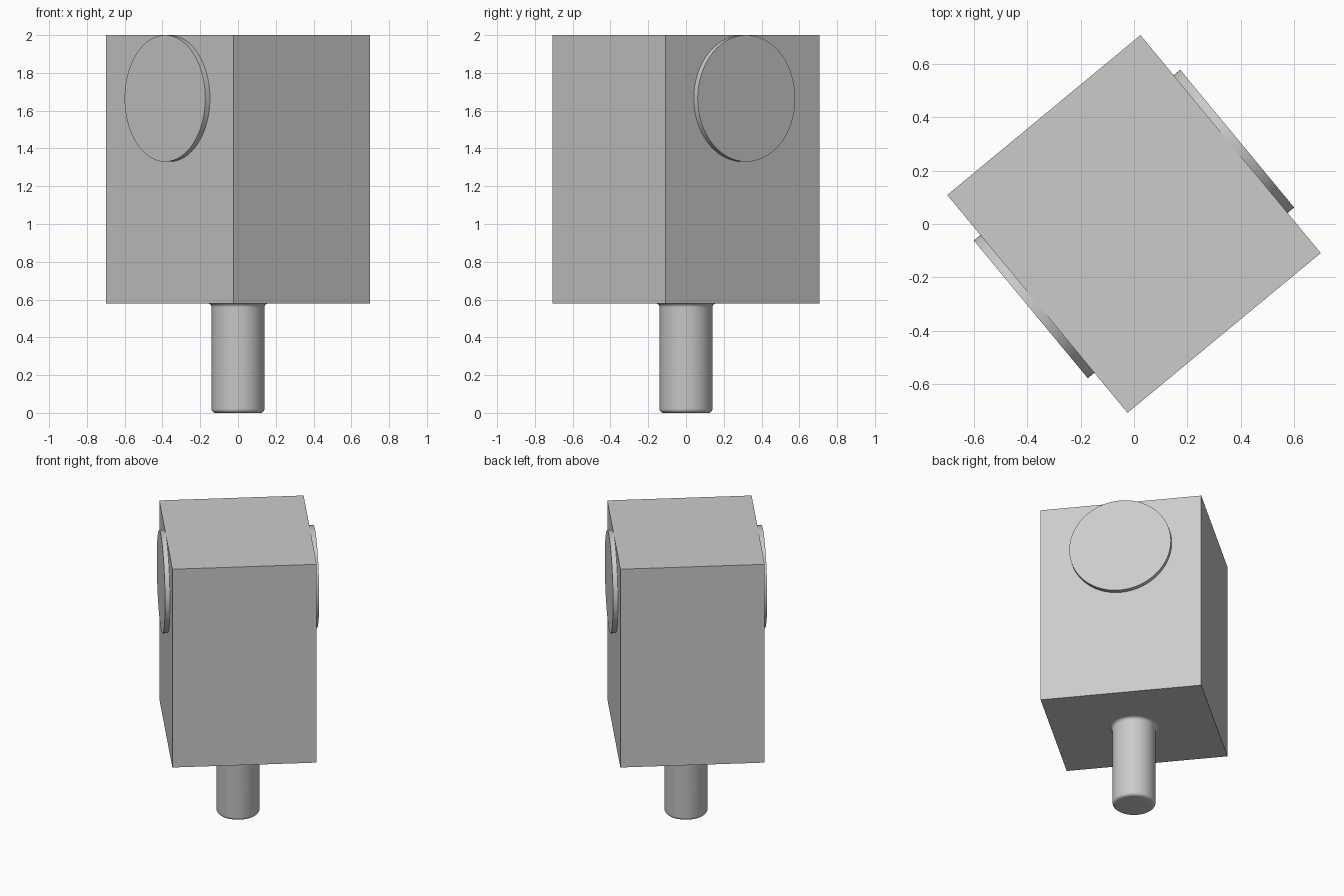
import bpy, bmesh, math
from mathutils import Matrix

if "Cube" in bpy.data.objects:
    bpy.data.objects.remove(bpy.data.objects["Cube"])

TURN = Matrix.Rotation(math.radians(39.6), 4, "Z")
WIDTH, DEPTH = 0.94, 1.06
BOTTOM, TOP = 0.58, 2.0

grey = bpy.data.materials.new("light_grey")
grey.use_nodes = True
colour = (0.6, 0.6, 0.6, 1)
grey.diffuse_color = colour
grey.node_tree.nodes["Principled BSDF"].inputs["Base Color"].default_value = colour


def add_part(name, bm, smooth=True):
    bmesh.ops.recalc_face_normals(bm, faces=bm.faces)
    mesh = bpy.data.meshes.new(name)
    bm.to_mesh(mesh)
    bm.free()
    mesh.materials.append(grey)
    obj = bpy.data.objects.new(name, mesh)
    bpy.context.collection.objects.link(obj)
    if smooth:
        bpy.ops.object.select_all(action="DESELECT")
        obj.select_set(True)
        bpy.context.view_layer.objects.active = obj
        bpy.ops.object.shade_smooth_by_angle(angle=math.radians(35))


# Box body, turned about the vertical
bm = bmesh.new()
place = TURN @ Matrix.Translation((0, 0, (BOTTOM + TOP) / 2))
bmesh.ops.create_cube(bm, size=1, matrix=place @ Matrix.Diagonal((WIDTH, DEPTH, TOP - BOTTOM, 1)))
add_part("body", bm, smooth=False)

# Round discs on two opposite sides
RADIUS, THICK = 0.335, 0.032
for side, name in ((1, "back_disc"), (-1, "front_disc")):
    bm = bmesh.new()
    place = TURN @ Matrix.Translation((side * (WIDTH + THICK) / 2, 0, TOP - RADIUS))
    bmesh.ops.create_cone(bm, cap_ends=True, segments=96, radius1=RADIUS, radius2=RADIUS,
                          depth=THICK, matrix=place @ Matrix.Rotation(math.pi / 2, 4, "Y"))
    add_part(name, bm)

# Peg with a rounded foot and a fillet where it meets the body
R, ROUND = 0.14, 0.022
STEPS = [math.pi / 2 * i / 6 for i in range(7)]
profile = [(0, 0)]
profile += [(R - ROUND + ROUND * math.sin(a), ROUND - ROUND * math.cos(a)) for a in STEPS]
profile += [(R + ROUND - ROUND * math.cos(a), BOTTOM - ROUND + ROUND * math.sin(a)) for a in STEPS]
bm = bmesh.new()
verts = [bm.verts.new((r, 0, z)) for r, z in profile]
edges = [bm.edges.new(pair) for pair in zip(verts, verts[1:])]
bmesh.ops.spin(bm, geom=verts + edges, cent=(0, 0, 0), axis=(0, 0, 1),
               angle=math.tau, steps=64)
bmesh.ops.remove_doubles(bm, verts=bm.verts, dist=0.0005)
add_part("peg", bm)
